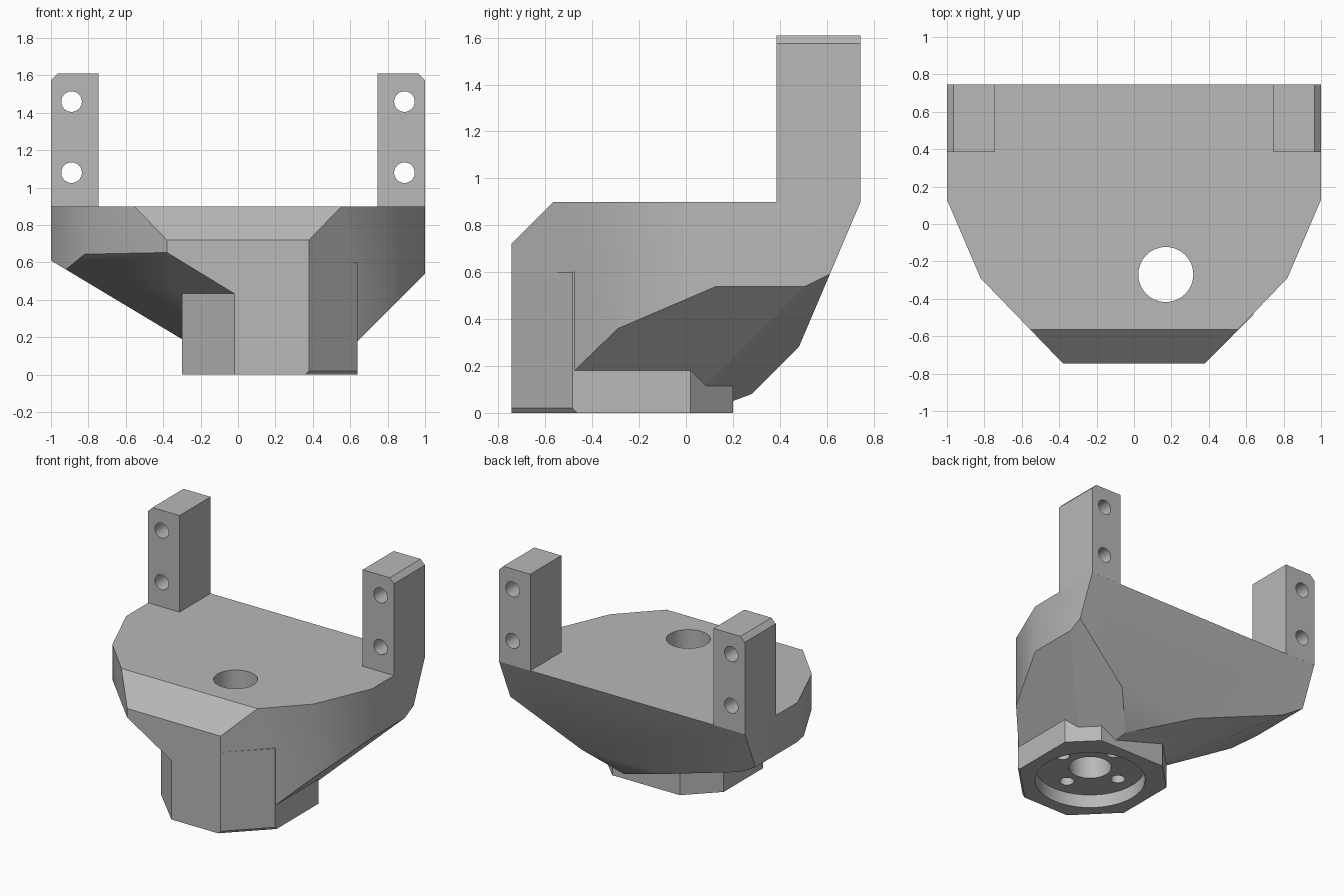
import bpy, bmesh, math
from mathutils import Vector

if "Cube" in bpy.data.objects:
    bpy.data.objects.remove(bpy.data.objects["Cube"], do_unlink=True)

grey = bpy.data.materials.new("plain_grey")
grey.use_nodes = True
COLOR = (0.48, 0.48, 0.48, 1)
grey.diffuse_color = COLOR
grey.node_tree.nodes["Principled BSDF"].inputs["Base Color"].default_value = COLOR


def make_object(name, bm):
    bmesh.ops.recalc_face_normals(bm, faces=bm.faces)
    mesh = bpy.data.meshes.new(name)
    bm.to_mesh(mesh)
    bm.free()
    mesh.materials.append(grey)
    obj = bpy.data.objects.new(name, mesh)
    bpy.context.collection.objects.link(obj)
    return obj


def extrude(points, vector):
    """Solid made by sweeping a flat outline along a vector."""
    bm = bmesh.new()
    face = bm.faces.new([bm.verts.new(p) for p in points])
    top = bmesh.ops.extrude_face_region(bm, geom=[face])
    verts = [v for v in top["geom"] if isinstance(v, bmesh.types.BMVert)]
    bmesh.ops.translate(bm, verts=verts, vec=vector)
    return bm


def clip(bm, normal, limit):
    """Keep the part where normal . p <= limit and cap the cut."""
    n = Vector(normal)
    bmesh.ops.bisect_plane(bm, geom=bm.verts[:] + bm.edges[:] + bm.faces[:],
                           plane_co=n * limit / n.length_squared,
                           plane_no=n, clear_outer=True, dist=1e-5)
    rim = [e for e in bm.edges if e.is_boundary]
    if rim:
        bmesh.ops.holes_fill(bm, edges=rim)


def select_only(obj):
    bpy.ops.object.select_all(action="DESELECT")
    obj.select_set(True)
    bpy.context.view_layer.objects.active = obj


def combine(obj, other, operation):
    select_only(obj)
    mod = obj.modifiers.new("combine", "BOOLEAN")
    mod.operation, mod.solver, mod.object = operation, "EXACT", other
    bpy.ops.object.modifier_apply(modifier=mod.name)
    bpy.data.objects.remove(other, do_unlink=True)


def drill(obj, centre, radius, depth, along_y=False):
    rotation = (math.pi / 2, 0, 0) if along_y else (0, 0, 0)
    bpy.ops.mesh.primitive_cylinder_add(vertices=48, radius=radius, depth=depth,
                                        location=centre, rotation=rotation)
    cutter = bpy.context.object
    cutter.hide_render = True
    cutter.data.materials.append(grey)
    combine(obj, cutter, "DIFFERENCE")


def finish(obj):
    select_only(obj)
    bpy.ops.object.shade_smooth_by_angle(angle=math.radians(30))


# Main body: plan outline swept up, then trimmed by sloping planes
half = [(0.38, -0.745), (0.82, -0.29), (1, 0.13), (1, 0.745)]
outline = half + [(-x, y) for x, y in reversed(half)]
bm = extrude([(x, y, 0) for x, y in outline], (0, 0, 0.9))
for normal, limit in [
    ((0, -1, 1), 1.465),            # front top chamfer
    ((-0.6, 0, -1), -0.01),         # right underside
    ((-0.61, -0.61, -1), 0.033),    # front right underside
    ((1, 0, -1), 0.46),             # left underside
    ((0.5, 0.5, -1), 0.215),        # back left underside
    ((0, 2.35, -1), 0.85),          # upper back slope
    ((0, 1, -1), 0.2),              # lower back slope
    ((-0.3, 0.3, -1), -0.09),       # back right underside
]:
    clip(bm, normal, limit)
body = make_object("body", bm)

# Eight-sided foot under the body
foot_outline = [(-0.02, -0.745), (0.38, -0.745), (0.64, -0.485), (0.64, 0.02),
                (0.46, 0.2), (-0.09, 0.2), (-0.3, -0.01), (-0.3, -0.465)]
bm = extrude([(x, y, 0) for x, y in foot_outline], (0, 0, 0.6))
clip(bm, (1, -1, -1), 1.105)
combine(body, make_object("foot", bm), "UNION")

# Round recess, centre bore and four screw holes
cx, cy = 0.17, -0.27
drill(body, (cx, cy, 0), 0.38, 0.2)
drill(body, (cx, cy, 0.5), 0.147, 2)
for dx, dy in [(1, 0), (-1, 0), (0, 1), (0, -1)]:
    drill(body, (cx + 0.25 * dx, cy + 0.25 * dy, 0.1), 0.05, 0.4)
finish(body)

# Upright posts with a chamfered outer corner and two cross holes
for side, name in [(-1, "right_post"), (1, "left_post")]:
    profile = [(0.745, 0.9), (1, 0.9), (1, 1.575), (0.965, 1.61), (0.745, 1.61)]
    bm = extrude([(side * x, 0.385, z) for x, z in profile], (0, 0.36, 0))
    post = make_object(name, bm)
    for z in (1.08, 1.46):
        drill(post, (side * 0.89, 0.56, z), 0.055, 1, along_y=True)
    finish(post)
